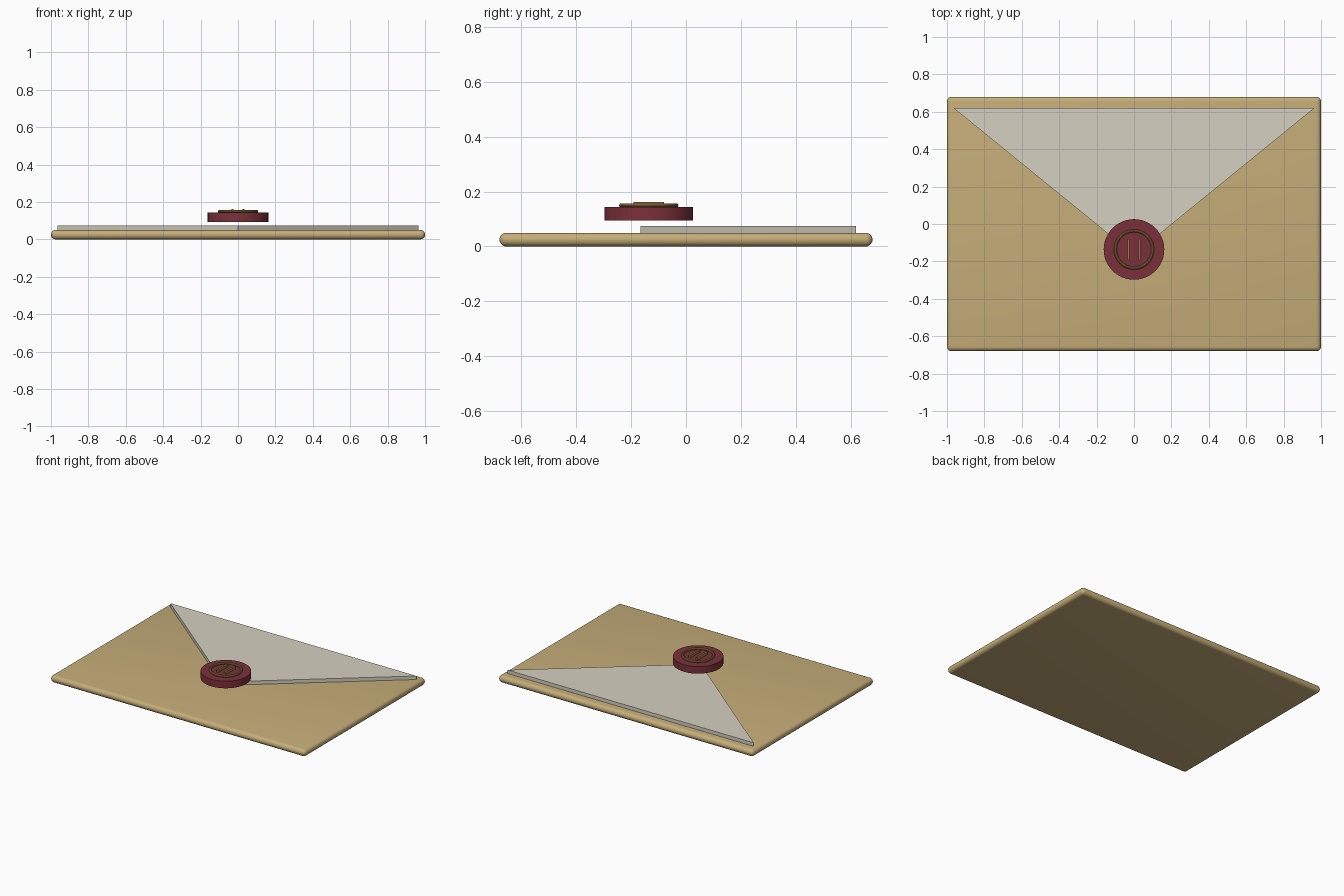
import bpy, bmesh, math

if "Cube" in bpy.data.objects:
    bpy.data.objects.remove(bpy.data.objects["Cube"])


def material(name, rgb):
    m = bpy.data.materials.new(name)
    m.diffuse_color = (*rgb, 1)
    m.use_nodes = True
    m.node_tree.nodes["Principled BSDF"].inputs["Base Color"].default_value = m.diffuse_color
    return m


PAPER = material("tan paper", (0.56, 0.42, 0.19))
FLAP = material("pale flap paper", (0.66, 0.63, 0.53))
WAX = material("dark red wax", (0.20, 0.03, 0.042))
GOLD = material("old gold", (0.35, 0.215, 0.06))
SEAL_Y = -0.136


def finish(name, mat, smooth=False):
    ob = bpy.context.object
    ob.name = ob.data.name = name
    ob.data.materials.append(mat)
    if smooth:
        bpy.ops.object.shade_smooth_by_angle(angle=math.radians(35))
    return ob


def box(name, loc, size, mat, bevel=0, segments=1):
    bpy.ops.mesh.primitive_cube_add(size=1, location=loc)
    bpy.context.object.scale = size
    bpy.ops.object.transform_apply(location=False, rotation=False, scale=True)
    if bevel:
        mod = bpy.context.object.modifiers.new("rounded edges", 'BEVEL')
        mod.width, mod.segments = bevel, segments
        bpy.ops.object.modifier_apply(modifier=mod.name)
    return finish(name, mat, bool(bevel))


# Envelope body with fully rounded rim
box("envelope_body", (0, 0, 0.025), (2, 1.36, 0.05), PAPER, 0.0245, 5)

# Triangular flap lying on the body
bm = bmesh.new()
corners = [(-0.965, 0.62), (0, -0.165), (0.965, 0.62)]
face = bm.faces.new([bm.verts.new((x, y, 0.049)) for x, y in corners])
side = bmesh.ops.extrude_face_region(bm, geom=[face])["geom"]
bmesh.ops.translate(bm, vec=(0, 0, 0.026),
                    verts=[v for v in side if isinstance(v, bmesh.types.BMVert)])
bmesh.ops.recalc_face_normals(bm, faces=bm.faces)
mesh = bpy.data.meshes.new("flap")
bm.to_mesh(mesh)
bm.free()
flap = bpy.data.objects.new("flap", mesh)
bpy.context.collection.objects.link(flap)
mesh.materials.append(FLAP)

# Wax seal disc, raised above the flap
bpy.ops.mesh.primitive_cylinder_add(vertices=48, radius=0.162, depth=0.05,
                                    location=(0, SEAL_Y, 0.119))
finish("wax_seal", WAX, True)

# Gold ring pressed on the seal
bpy.ops.mesh.primitive_torus_add(major_segments=48, minor_segments=10,
                                 major_radius=0.1, minor_radius=0.008,
                                 location=(0, SEAL_Y, 0.150))
finish("seal_ring", GOLD, True)

# Two plain raised bars inside the ring
for side_name, x in (("left", -0.029), ("right", 0.029)):
    box(f"seal_bar_{side_name}", (x, SEAL_Y, 0.152), (0.012, 0.112, 0.02), WAX)
    bpy.context.object.data.materials[0] = GOLD
